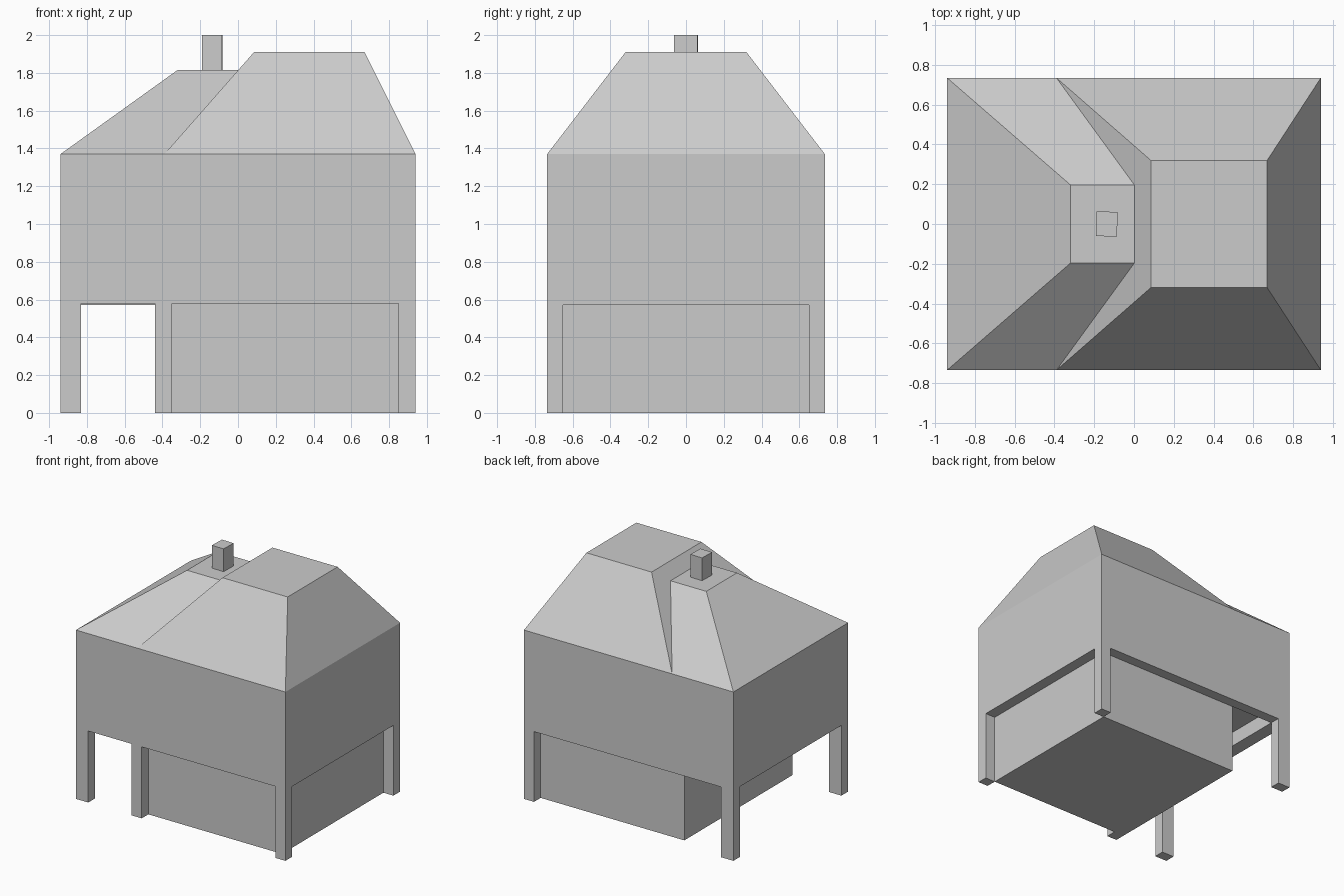
import bpy
import bmesh
from mathutils import Matrix

if "Cube" in bpy.data.objects:
    bpy.data.objects.remove(bpy.data.objects["Cube"], do_unlink=True)

# One plain grey
grey = bpy.data.materials.new("plain_grey")
grey.use_nodes = True
COLOUR = (0.6, 0.6, 0.6, 1.0)
grey.diffuse_color = COLOUR
grey.node_tree.nodes["Principled BSDF"].inputs["Base Color"].default_value = COLOUR


def frustum(name, base, top, z0, z1):
    """Block between two rectangles given as (x0, x1, y0, y1)."""
    bm = bmesh.new()
    rings = []
    for (x0, x1, y0, y1), z in ((base, z0), (top, z1)):
        rings.append([bm.verts.new((x, y, z))
                      for x, y in ((x0, y0), (x1, y0), (x1, y1), (x0, y1))])
    low, high = rings
    bm.faces.new(low[::-1])
    bm.faces.new(high)
    for i in range(4):
        j = (i + 1) % 4
        bm.faces.new((low[i], low[j], high[j], high[i]))
    mesh = bpy.data.meshes.new(name)
    bm.to_mesh(mesh)
    bm.free()
    mesh.materials.append(grey)
    ob = bpy.data.objects.new(name, mesh)
    bpy.context.collection.objects.link(ob)
    return ob


def box(name, x0, x1, y0, y1, z0, z1):
    return frustum(name, (x0, x1, y0, y1), (x0, x1, y0, y1), z0, z1)


def cut(target, *size):
    cutter = box("cutter", *size)
    cutter.hide_render = True
    mod = target.modifiers.new("cut", "BOOLEAN")
    mod.operation = "DIFFERENCE"
    mod.solver = "EXACT"
    mod.object = cutter
    bpy.context.view_layer.objects.active = target
    bpy.ops.object.modifier_apply(modifier=mod.name)
    bpy.data.objects.remove(cutter, do_unlink=True)


W, D = 0.94, 0.735            # half width and half depth
LEFT, RIGHT, IN_Y = 0.85, -0.83, 0.65
EAVES, CEILING = 1.37, 0.69
SOFFIT, FRONT_SOFFIT = 0.57, 0.58

# Upper storey on legs: hollow underneath, then open the sides between legs
walls = box("walls_and_legs", -W, W, -D, D, 0, EAVES)
cut(walls, RIGHT, LEFT, -IN_Y, IN_Y, -1, CEILING)
cut(walls, RIGHT, LEFT, 0.5, 1, -1, SOFFIT)
cut(walls, 0.5, 2, -IN_Y, IN_Y, -1, SOFFIT)
cut(walls, -2, -0.5, -IN_Y, IN_Y, -1, SOFFIT)
cut(walls, RIGHT, -0.44, -1, -0.5, -1, FRONT_SOFFIT)
cut(walls, -0.35, LEFT, -1, -0.5, -1, FRONT_SOFFIT)

# Enclosed room between the legs
box("ground_room", -0.44, LEFT, -IN_Y, IN_Y, 0, CEILING + 0.02)

# Two hipped roofs with flat tops; the lower one runs into the higher one
frustum("high_roof", (-0.39, W, -D, D), (0.085, 0.67, -0.32, 0.32), EAVES, 1.91)
frustum("low_roof", (-W, -0.3, -D, D), (-0.32, 0.09, -0.197, 0.197), EAVES, 1.815)

# Chimney, slightly turned
chimney = box("chimney", -0.053, 0.053, -0.062, 0.062, 1.8, 2.0)
chimney.data.transform(Matrix.Translation((-0.137, 0, 0)) @ Matrix.Rotation(-0.03, 4, "Z"))
